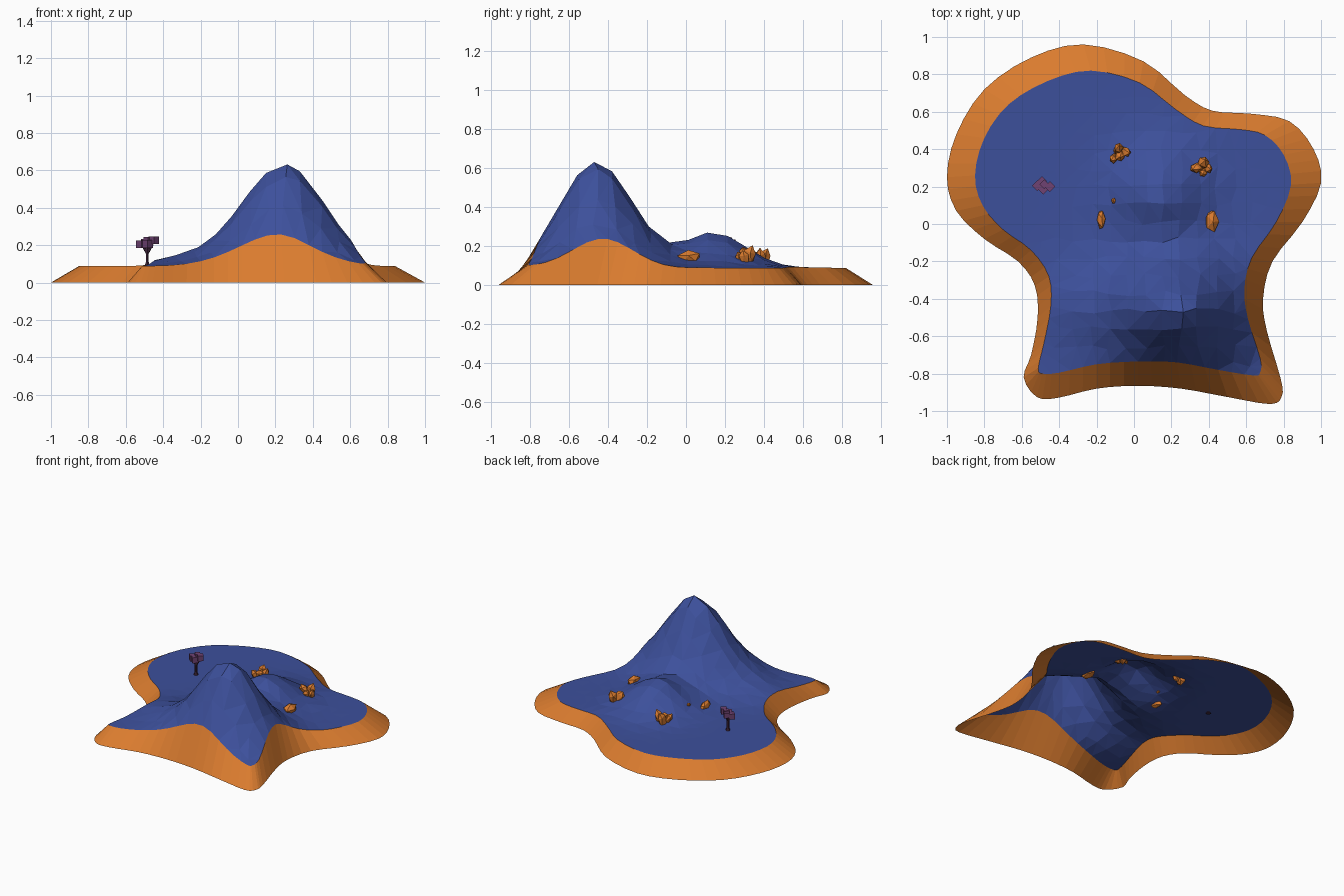
import bpy, bmesh, math, random
from mathutils import Vector, Matrix
from mathutils.geometry import delaunay_2d_cdt

if "Cube" in bpy.data.objects:
    bpy.data.objects.remove(bpy.data.objects["Cube"])

random.seed(4)


def material(name, rgb):
    m = bpy.data.materials.new(name)
    m.diffuse_color = (*rgb, 1)
    m.use_nodes = True
    m.node_tree.nodes["Principled BSDF"].inputs["Base Color"].default_value = m.diffuse_color
    return m


ORANGE = material("orange_rock", (0.70, 0.20, 0.028))
BLUE = material("blue_ground", (0.046, 0.08, 0.33))
PURPLE = material("purple_leaf", (0.16, 0.055, 0.17))
BARK = material("dark_bark", (0.05, 0.02, 0.045))


def finish(name, bm, mat):
    me = bpy.data.meshes.new(name)
    bm.to_mesh(me)
    bm.free()
    me.materials.append(mat)
    ob = bpy.data.objects.new(name, me)
    bpy.context.collection.objects.link(ob)
    return ob


# Ground height: a big peak, a small mound and a low shoulder
def bump(x, y, cx, cy, h, left, right, front, back):
    sx = left if x < cx else right
    sy = front if y < cy else back
    return h * math.exp(-((x - cx) / sx) ** 2 / 2 - ((y - cy) / sy) ** 2 / 2)


def height(x, y):
    z = 0.088 + bump(x, y, 0.25, -0.465, 0.545, 0.235, 0.215, 0.18, 0.195)
    z += bump(x, y, 0.14, 0.14, 0.18, 0.16, 0.16, 0.14, 0.165)
    z += bump(x, y, -0.33, -0.42, 0.035, 0.14, 0.14, 0.13, 0.13)
    return z


# Shoreline: outer foot (x, y) paired with inner rim (x, y)
SHORE = [
    (-0.27, 0.96, -0.23, 0.82), (-0.55, 0.89, -0.46, 0.765),
    (-0.80, 0.72, -0.67, 0.64), (-0.95, 0.48, -0.80, 0.46),
    (-1.00, 0.25, -0.85, 0.26), (-0.95, 0.07, -0.81, 0.10),
    (-0.80, -0.08, -0.70, -0.03), (-0.62, -0.20, -0.55, -0.14),
    (-0.53, -0.33, -0.455, -0.28), (-0.515, -0.50, -0.445, -0.44),
    (-0.55, -0.70, -0.48, -0.63), (-0.59, -0.82, -0.512, -0.77),
    (-0.52, -0.925, -0.49, -0.80), (-0.41, -0.93, -0.40, -0.795),
    (-0.20, -0.88, -0.20, -0.75), (0.02, -0.865, 0.02, -0.735),
    (0.25, -0.88, 0.23, -0.74), (0.50, -0.925, 0.45, -0.78),
    (0.73, -0.963, 0.64, -0.81), (0.79, -0.92, 0.675, -0.79),
    (0.785, -0.83, 0.675, -0.72), (0.71, -0.57, 0.61, -0.51),
    (0.69, -0.40, 0.59, -0.35), (0.74, -0.20, 0.63, -0.18),
    (0.90, 0.01, 0.76, 0.01), (1.00, 0.22, 0.84, 0.21),
    (0.96, 0.40, 0.80, 0.37), (0.83, 0.55, 0.70, 0.475),
    (0.62, 0.59, 0.57, 0.505), (0.42, 0.605, 0.37, 0.525),
    (0.27, 0.69, 0.22, 0.615), (0.05, 0.87, 0.03, 0.755)]


def smooth_loop(pts, steps):
    out, n = [], len(pts)
    for i in range(n):
        a, b, c, d = (Vector(pts[(i + k) % n]) for k in (-1, 0, 1, 2))
        for s in range(steps):
            t = s / steps
            out.append((2 * b + (c - a) * t + (2 * a - 5 * b + 4 * c - d) * t ** 2
                        + (3 * b - a - 3 * c + d) * t ** 3) / 2)
    return out


shore = smooth_loop(SHORE, 3)
outer = [Vector((p[0], p[1])) for p in shore]
rim = [Vector((p[2], p[3])) for p in shore]
n = len(rim)

# Sloping cliff, open underneath
bm = bmesh.new()
low = [bm.verts.new((p.x, p.y, 0)) for p in outer]
top = [bm.verts.new((p.x, p.y, height(p.x, p.y))) for p in rim]
for i in range(n):
    j = (i + 1) % n
    bm.faces.new((low[i], low[j], top[j], top[i]))
finish("cliff", bm, ORANGE)

# Faceted ground inside the rim
pts = list(rim)
step = 0.095
for i in range(-9, 10):
    for j in range(-9, 10):
        p = Vector((0.25 + i * step, -0.465 + (j + 5) * step))
        p += Vector((random.uniform(-0.015, 0.015), random.uniform(-0.015, 0.015)))
        if min((p - r).length for r in rim) > 0.045:
            pts.append(p)
for i in range(-12, -8):
    for j in range(3, 14):
        p = Vector((0.25 + i * step, -0.465 + j * step))
        if min((p - r).length for r in pts) > 0.045:
            pts.append(p)
edges = [(i, (i + 1) % n) for i in range(n)]
vs, _, fs, *_ = delaunay_2d_cdt(pts, edges, [], 1, 1e-5)
bm = bmesh.new()
verts = [bm.verts.new((v.x, v.y, height(v.x, v.y))) for v in vs]
for f in fs:
    face = bm.faces.new([verts[k] for k in f])
    face.normal_update()
    if face.normal.z < 0:
        face.normal_flip()
bmesh.ops.delete(bm, geom=[v for v in bm.verts if not v.link_faces], context='VERTS')
finish("ground", bm, BLUE)


# Rocks: jagged low-poly shards (x, y, half sizes, tilt x, tilt y, lift)
def rock(name, shards):
    bm = bmesh.new()
    for x, y, sx, sy, sz, tx, ty, lift in shards:
        new = bmesh.ops.create_icosphere(bm, subdivisions=1, radius=1)["verts"]
        for v in new:
            v.co *= random.uniform(0.85, 1.12)
        m = (Matrix.Translation((x, y, height(x, y) + lift))
             @ Matrix.Rotation(tx, 4, 'X') @ Matrix.Rotation(ty, 4, 'Y')
             @ Matrix.Diagonal((sx, sy, sz, 1)))
        bmesh.ops.transform(bm, matrix=m, verts=new)
    finish(name, bm, ORANGE)


rock("rock_back_left", [
    (-0.085, 0.40, 0.026, 0.035, 0.07, -0.35, 0.1, 0.025),
    (-0.045, 0.385, 0.024, 0.03, 0.055, 0.1, 0.4, 0.02),
    (-0.105, 0.355, 0.022, 0.026, 0.05, 0.4, -0.4, 0.015),
    (-0.075, 0.365, 0.03, 0.03, 0.04, 0.2, 0.0, 0.02)])
rock("rock_back_right", [
    (0.37, 0.325, 0.032, 0.036, 0.055, -0.3, 0.2, 0.025),
    (0.335, 0.30, 0.034, 0.025, 0.045, 0.2, -0.5, 0.015),
    (0.395, 0.30, 0.022, 0.03, 0.04, 0.2, 0.4, 0.02),
    (0.37, 0.275, 0.022, 0.025, 0.03, 0.4, 0.0, 0.01)])
rock("rock_right", [(0.415, 0.015, 0.038, 0.06, 0.038, 0.1, 0.2, 0.005)])
rock("rock_left", [(-0.175, 0.025, 0.023, 0.055, 0.034, -0.2, 0.1, 0.01)])
rock("pebble", [(-0.11, 0.125, 0.012, 0.017, 0.015, 0, 0, 0.005)])

# Tree trunk: flared hexagonal column with side branches
TX, TY = -0.485, 0.20


def limb(bm, a, b, r1, r2):
    a, b = Vector(a), Vector(b)
    rot = (b - a).to_track_quat('Z', 'Y').to_matrix().to_4x4()
    bmesh.ops.create_cone(bm, cap_ends=True, segments=6, radius1=r1, radius2=r2,
                          depth=(b - a).length,
                          matrix=Matrix.Translation((a + b) / 2) @ rot)


bm = bmesh.new()
limb(bm, (TX, TY, 0.082), (TX, TY, 0.11), 0.018, 0.009)
limb(bm, (TX, TY, 0.11), (TX, TY, 0.165), 0.009, 0.009)
limb(bm, (TX, TY, 0.16), (TX, TY, 0.20), 0.009, 0.014)
for dx, dy in ((-0.03, 0.0), (0.03, 0.0), (0.0, 0.025)):
    limb(bm, (TX, TY, 0.155), (TX + dx, TY + dy, 0.205), 0.007, 0.005)
finish("tree_trunk", bm, BARK)

# Tree leaves: cubes turned 45 degrees
bm = bmesh.new()
for dx, dy, z, s in ((-0.032, 0.005, 0.205, 0.04), (0.035, 0.0, 0.225, 0.04),
                     (0.0, -0.012, 0.207, 0.042), (-0.008, 0.03, 0.215, 0.036),
                     (0.005, 0.012, 0.225, 0.036)):
    bmesh.ops.create_cube(bm, size=s, matrix=Matrix.Translation((TX + dx, TY + dy, z))
                          @ Matrix.Rotation(math.pi / 4, 4, 'Z'))
finish("tree_leaves", bm, PURPLE)
